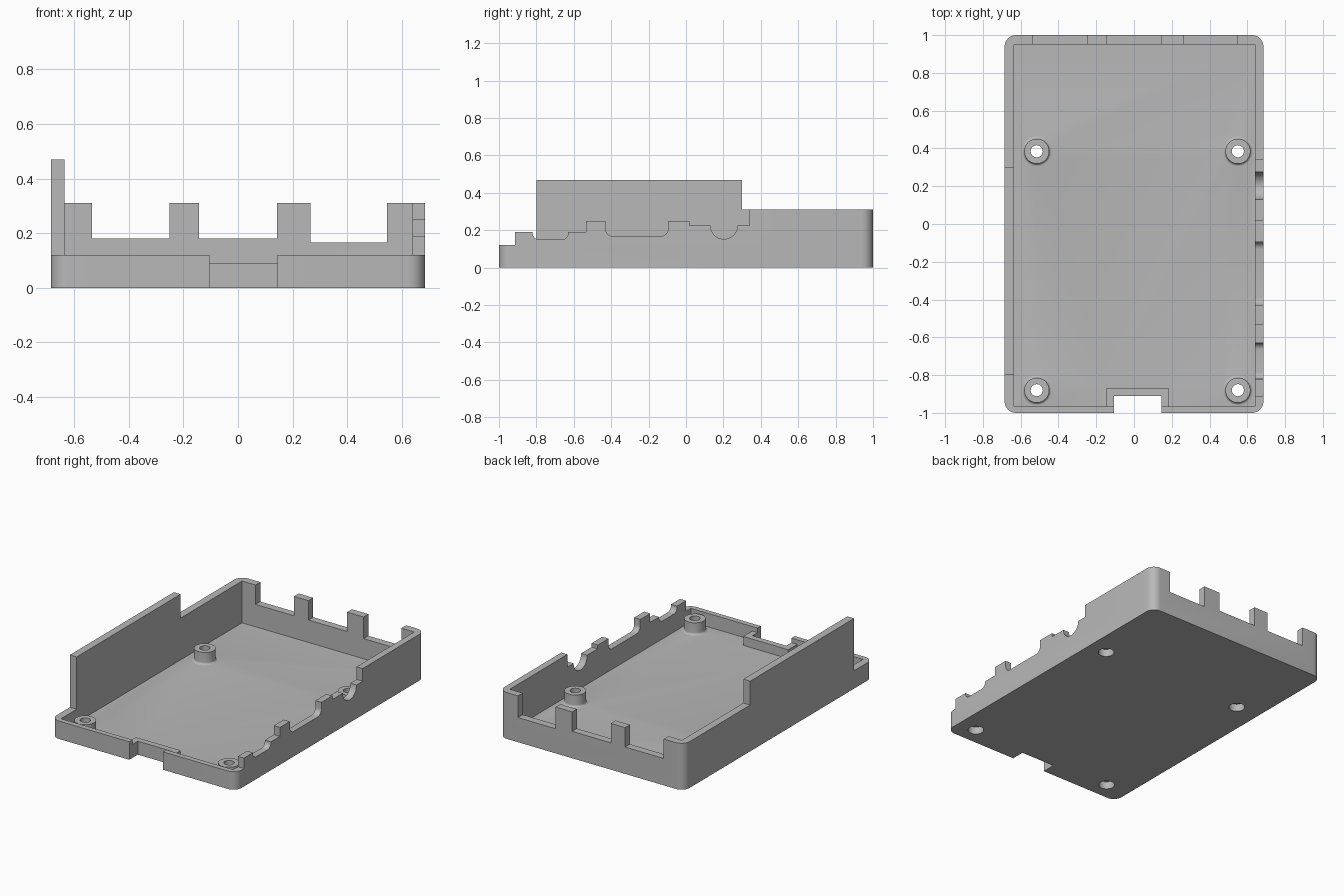
import bpy, bmesh, math

if "Cube" in bpy.data.objects:
    bpy.data.objects.remove(bpy.data.objects["Cube"], do_unlink=True)

grey = bpy.data.materials.new("plain_grey")
COLOUR = (0.48, 0.48, 0.48, 1)
grey.diffuse_color = COLOUR
grey.use_nodes = True
grey.node_tree.nodes["Principled BSDF"].inputs["Base Color"].default_value = COLOUR


def link(name, bm):
    bmesh.ops.recalc_face_normals(bm, faces=bm.faces)
    mesh = bpy.data.meshes.new(name)
    bm.to_mesh(mesh)
    bm.free()
    mesh.materials.append(grey)
    ob = bpy.data.objects.new(name, mesh)
    bpy.context.collection.objects.link(ob)
    return ob


def prism(name, outline, axis, lo, hi):
    """Extrude a 2D outline along an axis from lo to hi."""
    place = {"X": lambda a, b, t: (t, a, b),
             "Y": lambda a, b, t: (a, t, b),
             "Z": lambda a, b, t: (a, b, t)}[axis]
    bm = bmesh.new()
    ends = [[bm.verts.new(place(a, b, t)) for a, b in outline] for t in (lo, hi)]
    n = len(outline)
    for ring in ends:
        bm.faces.new(ring)
    for i in range(n):
        j = (i + 1) % n
        bm.faces.new((ends[0][i], ends[0][j], ends[1][j], ends[1][i]))
    return link(name, bm)


def box(name, x, y, z):
    return prism(name, [(x[0], y[0]), (x[1], y[0]), (x[1], y[1]), (x[0], y[1])], "Z", *z)


def arc(a, b, r, start, end, steps=8):
    angles = [math.radians(start + (end - start) * i / steps) for i in range(steps + 1)]
    return [(a + r * math.cos(t), b + r * math.sin(t)) for t in angles]


def disc(x, y, r):
    return arc(x, y, r, 0, 352.5, 47)


def lathe(name, profile, x, y, steps=48):
    """Spin a closed-off (radius, height) profile into a solid."""
    bm = bmesh.new()
    rings = [[bm.verts.new((px, py, z)) for px, py in arc(x, y, r, 0, 360 - 360 / steps, steps - 1)]
             for r, z in profile]
    for low, high in zip(rings, rings[1:]):
        for i in range(steps):
            j = (i + 1) % steps
            bm.faces.new((low[i], low[j], high[j], high[i]))
    bm.faces.new(rings[0])
    bm.faces.new(rings[-1])
    return link(name, bm)


def combine(target, tool, operation):
    tool.hide_render = True
    mod = target.modifiers.new(operation, "BOOLEAN")
    mod.operation, mod.solver, mod.object = operation, "EXACT", tool
    bpy.context.view_layer.objects.active = target
    bpy.ops.object.modifier_apply(modifier=mod.name)
    bpy.data.objects.remove(tool, do_unlink=True)


FLOOR = 0.03
W, L, R = 0.685, 1.0, 0.06

# Rounded tray with a sharp-cornered cavity
outline = (arc(W - R, L - R, R, 0, 90) + arc(R - W, L - R, R, 90, 180)
           + arc(R - W, R - L, R, 180, 270) + arc(W - R, R - L, R, 270, 360))
case = prism("case_base", outline, "Z", 0, 0.6)
combine(case, box("cavity", (-0.635, 0.64), (-0.965, 0.95), (FLOOR, 1)), "DIFFERENCE")

# Left-hand half: low front, tall panel, medium back
tall_side = [(-1.2, 1), (-1.2, 0.12), (-0.8, 0.12), (-0.8, 0.47),
             (0.3, 0.47), (0.3, 0.31), (1.2, 0.31), (1.2, 1)]
combine(case, prism("tall_side_cut", tall_side, "X", -1, 0.01), "DIFFERENCE")

# Other half: wall with connector openings
port_side = ([(-1.2, 1), (-1.2, 0.12), (-0.915, 0.12), (-0.915, 0.19), (-0.82, 0.19)]
             + arc(-0.785, 0.185, 0.035, 180, 270) + arc(-0.665, 0.185, 0.035, 270, 360)
             + [(-0.63, 0.19), (-0.535, 0.19), (-0.535, 0.25), (-0.43, 0.25)]
             + arc(-0.39, 0.208, 0.04, 180, 270) + arc(-0.135, 0.208, 0.04, 270, 360)
             + [(-0.095, 0.25), (0.02, 0.25), (0.02, 0.225)]
             + arc(0.203, 0.225, 0.072, 180, 360, 20)
             + [(0.34, 0.225), (0.34, 0.31), (1.2, 0.31), (1.2, 1)])
combine(case, prism("port_side_cut", port_side, "X", -0.01, 1), "DIFFERENCE")

# Back wall openings
for x0, x1, z in ((-0.535, -0.25, 0.18), (-0.143, 0.143, 0.18), (0.265, 0.545, 0.165)):
    combine(case, box("back_opening", (x0, x1), (0.8, 1.1), (z, 1)), "DIFFERENCE")

# Front recess with its low surrounding wall
combine(case, box("recess_wall", (-0.148, 0.185), (-0.98, -0.87), (0.01, 0.09)), "UNION")
combine(case, box("front_recess", (-0.105, 0.145), (-1.1, -0.91), (-0.1, 1)), "DIFFERENCE")

# Screw posts with flared feet, screw holes and wider holes underneath
foot = [(0.08 - 0.014 * math.sin(t), FLOOR + 0.014 * (1 - math.cos(t)))
        for t in (math.radians(a) for a in range(0, 91, 15))]
profile = [(0.08, 0.01)] + foot + [(0.066, 0.11)]
for x in (-0.515, 0.55):
    for y in (-0.88, 0.385):
        combine(case, lathe("screw_post", profile, x, y), "UNION")
        combine(case, prism("screw_hole", disc(x, y, 0.032), "Z", -0.1, 0.5), "DIFFERENCE")
        combine(case, prism("head_hole", disc(x, y, 0.049), "Z", -0.1, 0.05), "DIFFERENCE")

# Smooth the curved surfaces, keep edges sharp
bpy.ops.object.select_all(action="DESELECT")
case.select_set(True)
bpy.context.view_layer.objects.active = case
bpy.ops.object.shade_smooth_by_angle(angle=math.radians(30))
